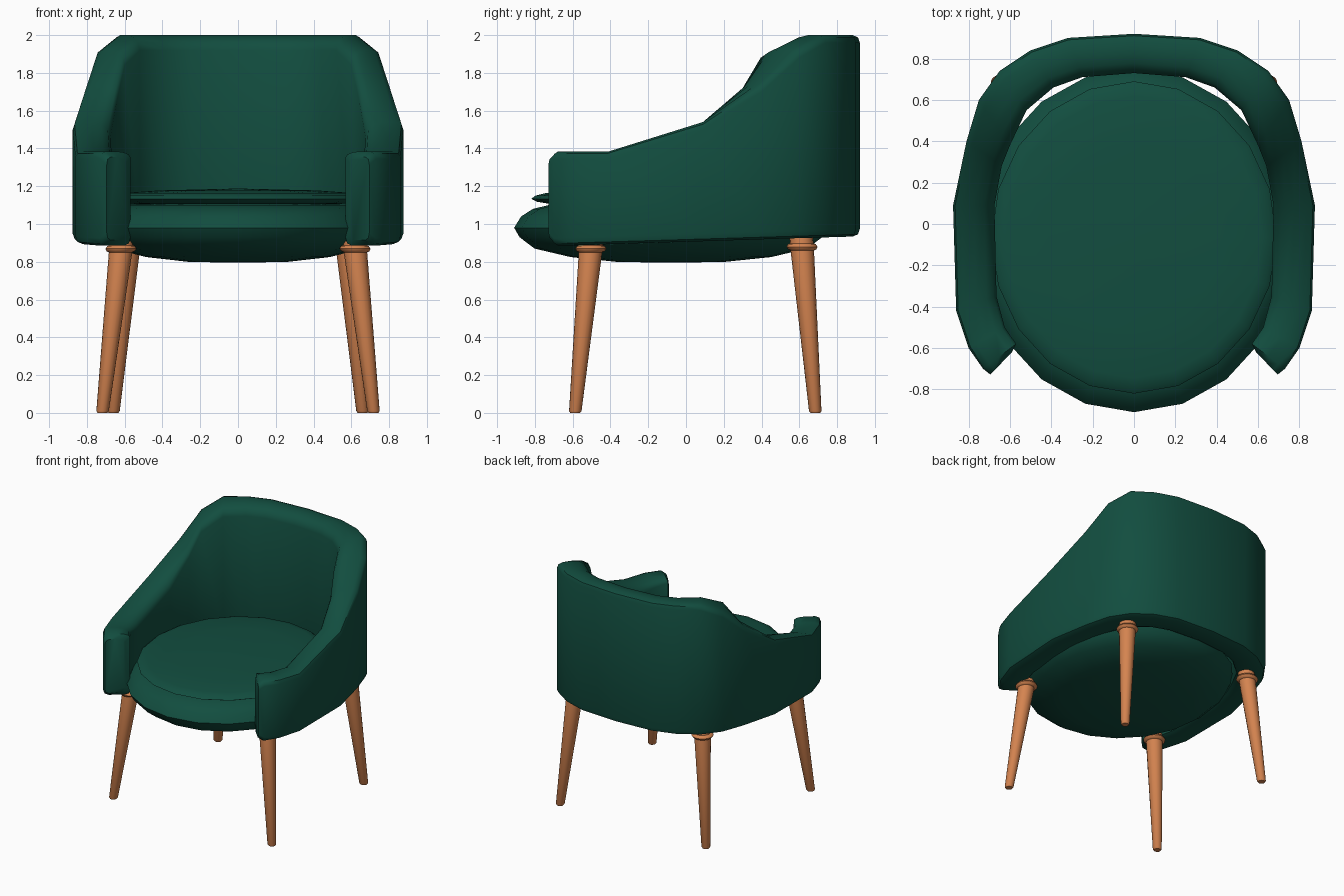
import bpy, math
from mathutils import Vector

if "Cube" in bpy.data.objects:
    bpy.data.objects.remove(bpy.data.objects["Cube"])


def material(name, rgb):
    m = bpy.data.materials.new(name)
    m.diffuse_color = (*rgb, 1)
    m.use_nodes = True
    m.node_tree.nodes["Principled BSDF"].inputs["Base Color"].default_value = m.diffuse_color
    return m


GREEN = material("green fabric", (0.006, 0.075, 0.05))
WOOD = material("warm wood", (0.66, 0.23, 0.08))


def loft(name, rings, mat, angle=45):
    """Skin closed rings of equal length and cap both ends."""
    n = len(rings[0])
    verts = [v for ring in rings for v in ring]
    faces = [(i * n + j, i * n + (j + 1) % n, (i + 1) * n + (j + 1) % n, (i + 1) * n + j)
             for i in range(len(rings) - 1) for j in range(n)]
    faces.append(tuple(reversed(range(n))))
    faces.append(tuple(range(len(verts) - n, len(verts))))
    me = bpy.data.meshes.new(name)
    me.from_pydata(verts, [], faces)
    me.materials.append(mat)
    ob = bpy.data.objects.new(name, me)
    bpy.context.collection.objects.link(ob)
    bpy.ops.object.select_all(action='DESELECT')
    ob.select_set(True)
    bpy.context.view_layer.objects.active = ob
    bpy.ops.object.mode_set(mode='EDIT')
    bpy.ops.mesh.select_all(action='SELECT')
    bpy.ops.mesh.normals_make_consistent(inside=False)
    bpy.ops.object.mode_set(mode='OBJECT')
    bpy.ops.object.shade_smooth_by_angle(angle=math.radians(angle))
    return ob


def ellipse(rx, ry, cy, z, n=20):
    return [(rx * math.sin(k * math.tau / n), cy - ry * math.cos(k * math.tau / n), z)
            for k in range(n)]


# Wrap-around back and arms: outer x, y, inner x, y, top height, inner drop, end inset
stations = [
    (0.695, -0.728, 0.590, -0.62, 1.385, 0.03, 0.03),
    (0.730, -0.700, 0.570, -0.58, 1.385, 0.03, 0.0),
    (0.800, -0.600, 0.625, -0.50, 1.385, 0.05, 0.0),
    (0.860, -0.420, 0.665, -0.35, 1.385, 0.07, 0.0),
    (0.875, 0.090, 0.675, 0.09, 1.540, 0.08, 0.0),
    (0.810, 0.400, 0.640, 0.28, 1.740, 0.08, 0.0),
    (0.750, 0.600, 0.600, 0.38, 1.920, 0.08, 0.0),
    (0.650, 0.740, 0.520, 0.55, 2.000, 0.08, 0.0),
    (0.500, 0.840, 0.390, 0.66, 2.000, 0.08, 0.0),
    (0.320, 0.900, 0.250, 0.71, 2.000, 0.08, 0.0),
    (0.000, 0.920, 0.000, 0.73, 2.000, 0.08, 0.0),
]


def wall_section(ox, oy, ix, iy, top, drop, inset):
    base = 0.885 + 0.03 * (oy + 0.7) + inset
    h = top - inset
    section = [(0, base + 0.04), (0.05, base + 0.012), (0.2, base),
               (0.8, base), (0.95, base + 0.012), (1, base + 0.04),
               (1, h - drop), (0.93, h - 0.5 * drop), (0.75, h - 0.15 * drop),
               (0.5, h), (0.2, h), (0.05, h - 0.012), (0, h - 0.04)]
    return [(ox + (ix - ox) * t, oy + (iy - oy) * t, z) for t, z in section]


half = [wall_section(*s) for s in stations]
mirrored = [[(-x, y, z) for x, y, z in ring] for ring in reversed(half[:-1])]
loft("back_and_arms", half + mirrored, GREEN)

# Domed seat base: radius factor, height
base_profile = [(0.04, 0.795), (0.35, 0.80), (0.64, 0.825), (0.87, 0.87), (0.965, 0.93),
                (1.0, 0.98), (0.955, 1.04), (0.88, 1.08), (0.78, 1.10), (0.04, 1.12)]
loft("seat_base", [ellipse(0.76 * f, 0.83 * f, -0.08, z) for f, z in base_profile], GREEN)

# Thin loose cushion on top
cushion_profile = [(0.05, 1.10), (0.88, 1.108), (0.96, 1.118), (1.0, 1.133),
                   (0.97, 1.15), (0.90, 1.163), (0.6, 1.178), (0.05, 1.187)]
loft("seat_cushion", [ellipse(0.69 * f, 0.755 * f, -0.065, z) for f, z in cushion_profile], GREEN)


# Splayed tapered legs with a turned collar near the top
def leg(name, top, foot, collar_z):
    top, foot = Vector(top), Vector(foot)
    c = collar_z
    profile = [(0.0, 0.026), (0.01, 0.033), (c - 0.025, 0.062), (c - 0.02, 0.074),
               (c - 0.006, 0.082), (c + 0.008, 0.074), (c + 0.012, 0.062), (top.z, 0.062)]
    rings = []
    for z, r in profile:
        p = foot.lerp(top, z / top.z)
        rings.append([(p.x + r * math.cos(k * math.tau / 16),
                       p.y + r * math.sin(k * math.tau / 16), z) for k in range(16)])
    loft(name, rings, WOOD)


for side, s in (("right", 1), ("left", -1)):
    leg("front_leg_" + side, (0.615 * s, -0.50, 0.91), (0.718 * s, -0.587, 0), 0.875)
    leg("rear_leg_" + side, (0.575 * s, 0.61, 0.93), (0.66 * s, 0.685, 0), 0.885)
